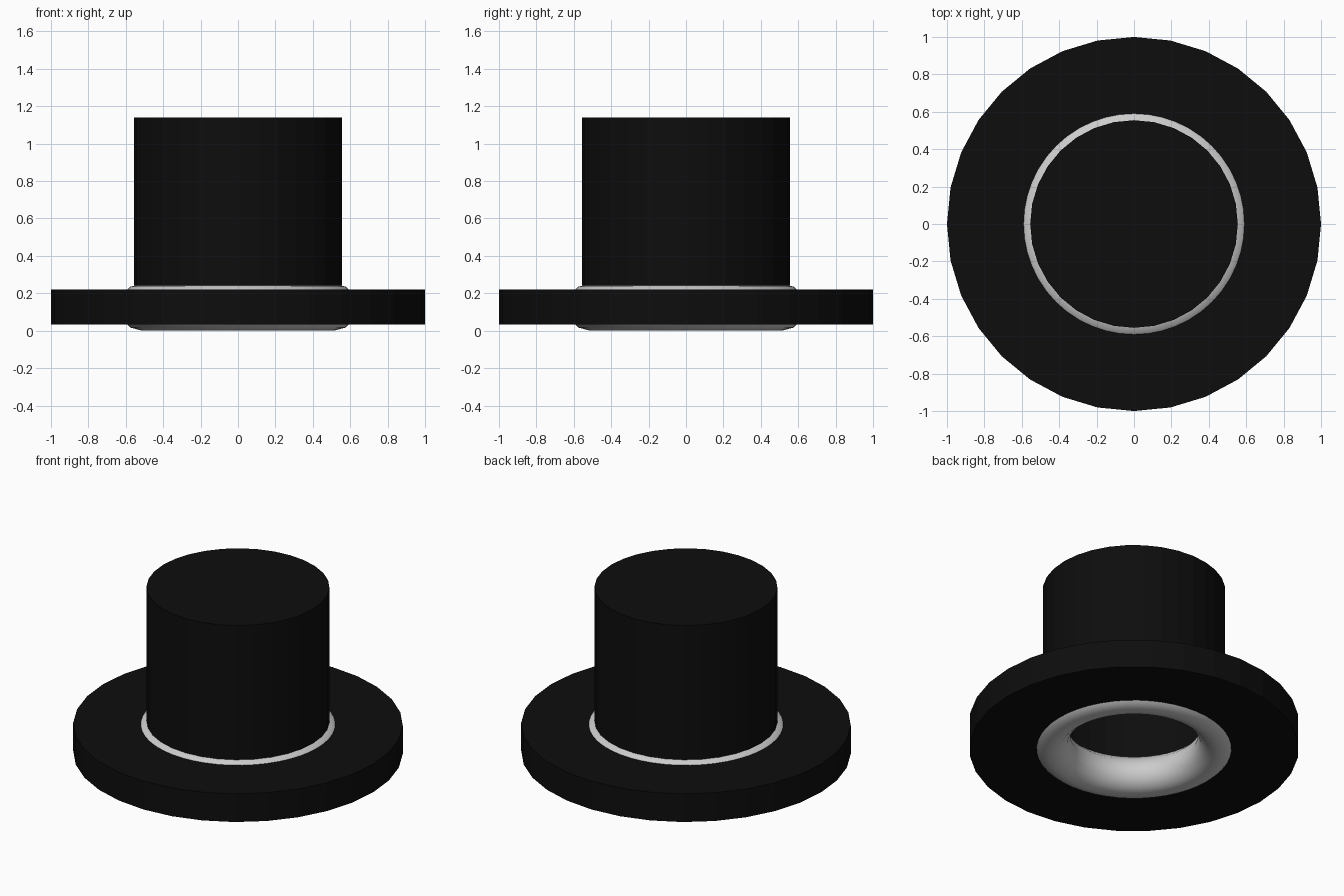
import bpy, bmesh, math

if "Cube" in bpy.data.objects:
    bpy.data.objects.remove(bpy.data.objects["Cube"])

SIDES = 32
black = bpy.data.materials.new("black_felt")
black.diffuse_color = (0.004, 0.004, 0.004, 1)
black.use_nodes = True
black.node_tree.nodes["Principled BSDF"].inputs["Base Color"].default_value = black.diffuse_color


def lathe(name, profile, cap_top=False):
    """Spin a (radius, z) profile around the z axis."""
    bm = bmesh.new()
    rings = [[bm.verts.new((r * math.cos(2 * math.pi * i / SIDES),
                            r * math.sin(2 * math.pi * i / SIDES), z))
              for i in range(SIDES)] for r, z in profile]
    for low, high in zip(rings, rings[1:]):
        for i in range(SIDES):
            j = (i + 1) % SIDES
            bm.faces.new((low[i], low[j], high[j], high[i]))
    if cap_top:
        bm.faces.new(rings[-1])
    mesh = bpy.data.meshes.new(name)
    bm.to_mesh(mesh)
    bm.free()
    obj = bpy.data.objects.new(name, mesh)
    bpy.context.collection.objects.link(obj)
    mesh.materials.append(black)
    return obj


# Faceted brim, open in the middle where the band sits
lathe("brim", [(0.555, 0.032), (1.0, 0.032), (1.0, 0.221), (0.555, 0.221)])

# Tall crown, closed on top and open below
lathe("crown", [(0.555, 0.221), (0.555, 1.14)], cap_top=True)

# Smooth rounded band between crown and brim
bpy.ops.mesh.primitive_torus_add(major_radius=0.513, minor_radius=0.126,
                                 major_segments=48, minor_segments=12,
                                 location=(0, 0, 0.126))
band = bpy.context.object
band.name = "hat_band"
bpy.ops.object.shade_smooth()
